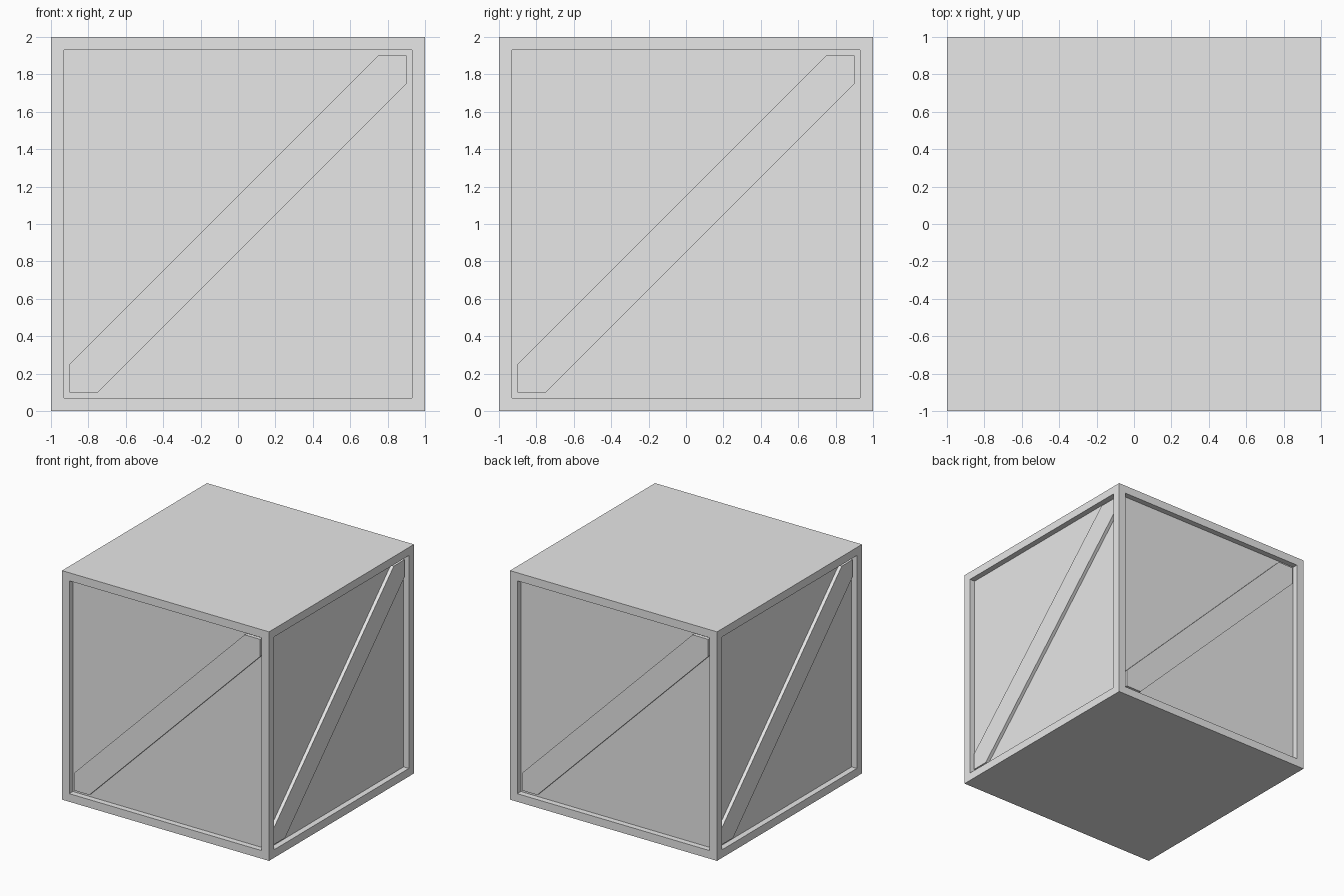
import bpy, bmesh
from math import pi
from mathutils import Matrix

SIZE, FRAME, RECESS, BRACE_GAP = 2.0, 0.1, 0.05, 0.02
BRACE_CUT = 0.15

if "Cube" in bpy.data.objects:
    bpy.data.objects.remove(bpy.data.objects["Cube"])

grey = bpy.data.materials.new("plain grey")
grey.use_nodes = True
colour = (0.8, 0.8, 0.8, 1)
grey.diffuse_color = colour
grey.node_tree.nodes["Principled BSDF"].inputs["Base Color"].default_value = colour


def make_object(name, bm):
    bmesh.ops.recalc_face_normals(bm, faces=bm.faces)
    mesh = bpy.data.meshes.new(name)
    bm.to_mesh(mesh)
    bm.free()
    mesh.materials.append(grey)
    obj = bpy.data.objects.new(name, mesh)
    bpy.context.collection.objects.link(obj)
    return obj


# Crate body: a cube whose four sides have a frame around a sunken panel
bm = bmesh.new()
bmesh.ops.create_cube(bm, size=SIZE, matrix=Matrix.Translation((0, 0, SIZE / 2)))
bm.normal_update()
sides = [f for f in bm.faces if abs(f.normal.z) < 0.5]
bmesh.ops.inset_individual(bm, faces=sides, thickness=FRAME)
for face in sides:
    inward = -face.normal * RECESS
    panel = bmesh.ops.extrude_discrete_faces(bm, faces=[face])["faces"][0]
    bmesh.ops.translate(bm, verts=panel.verts, vec=inward)
make_object("crate_body", bm)

# Diagonal braces: a band trimmed to the frame opening, one on each side
h = SIZE / 2 - FRAME
c = h - BRACE_CUT
outline = [(-h, -h), (-c, -h), (h, c), (h, h), (c, h), (-h, -c)]
for i, side in enumerate(("front", "left", "back", "right")):
    bm = bmesh.new()
    front = bm.faces.new([bm.verts.new((x, BRACE_GAP - SIZE / 2, z + SIZE / 2))
                          for x, z in outline])
    back = bmesh.ops.extrude_face_region(bm, geom=[front])["geom"]
    bmesh.ops.translate(bm, vec=(0, RECESS - BRACE_GAP, 0),
                        verts=[v for v in back if isinstance(v, bmesh.types.BMVert)])
    bmesh.ops.rotate(bm, verts=bm.verts, matrix=Matrix.Rotation(i * pi / 2, 3, "Z"))
    make_object(side + "_brace", bm)
